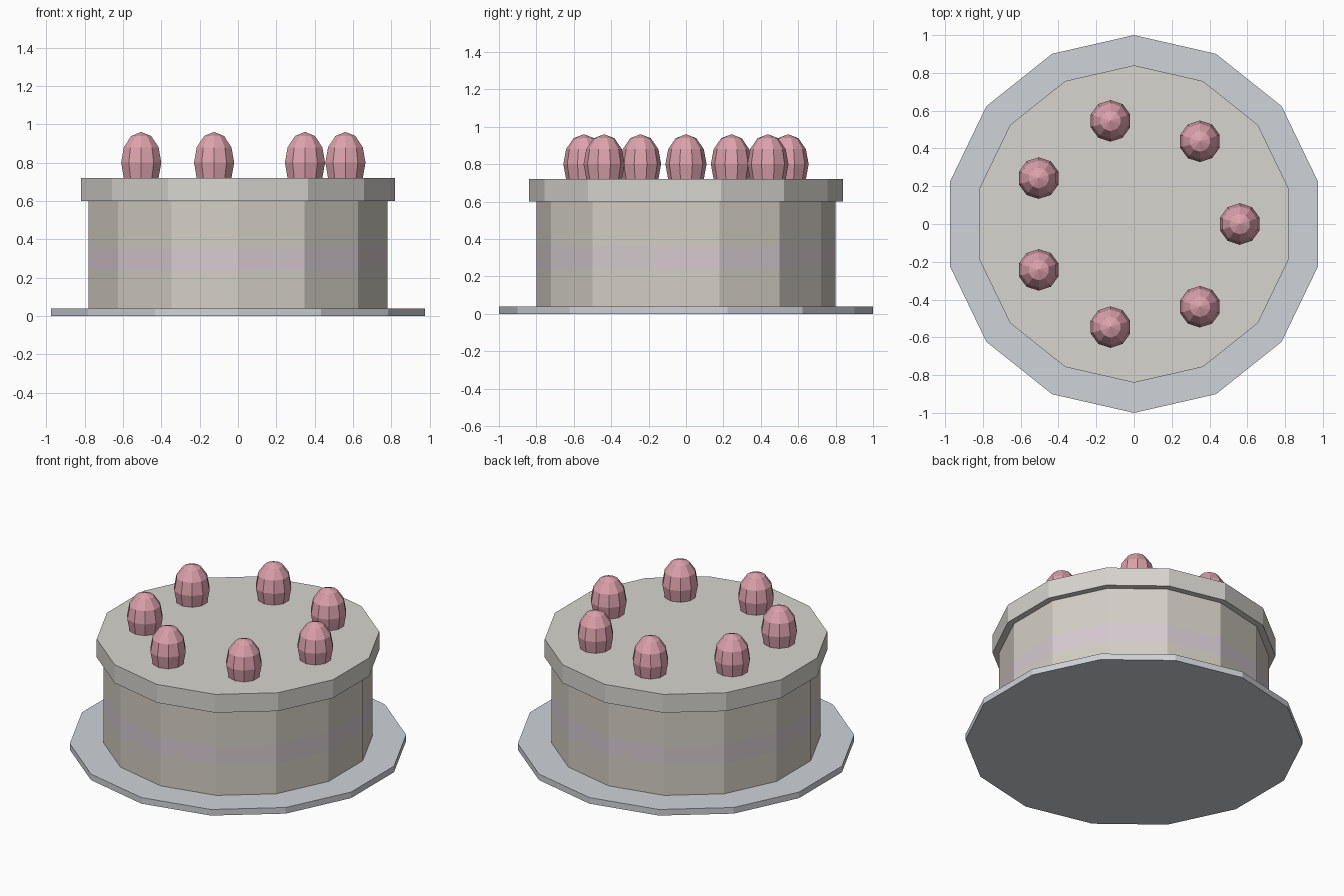
import bpy, bmesh
from math import sin, cos, pi

if "Cube" in bpy.data.objects:
    bpy.data.objects.remove(bpy.data.objects["Cube"])


def material(name, rgb):
    m = bpy.data.materials.new(name)
    m.diffuse_color = (*rgb, 1)
    m.use_nodes = True
    m.node_tree.nodes["Principled BSDF"].inputs["Base Color"].default_value = m.diffuse_color
    return m


def finish(bm, name, mats):
    me = bpy.data.meshes.new(name)
    bmesh.ops.recalc_face_normals(bm, faces=bm.faces)
    bm.to_mesh(me)
    bm.free()
    for m in mats:
        me.materials.append(m)
    ob = bpy.data.objects.new(name, me)
    bpy.context.collection.objects.link(ob)
    return ob


def drum(name, radius, heights, mats, sides=14):
    """Flat-sided drum; each height adds a ring, each band takes the next material."""
    bm = bmesh.new()
    rings = [[bm.verts.new((radius * sin(2 * pi * i / sides),
                            radius * cos(2 * pi * i / sides), z))
              for i in range(sides)] for z in heights]
    for k, (a, b) in enumerate(zip(rings, rings[1:])):
        for i in range(sides):
            j = (i + 1) % sides
            f = bm.faces.new((a[i], a[j], b[j], b[i]))
            f.material_index = k % len(mats)
    bm.faces.new(rings[0])
    bm.faces.new(rings[-1])
    return finish(bm, name, mats)


plate_mat = material("plate", (0.62, 0.65, 0.69))
sponge_mat = material("sponge", (0.66, 0.62, 0.55))
filling_mat = material("filling", (0.67, 0.59, 0.63))
icing_mat = material("icing", (0.68, 0.66, 0.62))
berry_mat = material("berry", (0.72, 0.36, 0.41))

# Plate, layered sponge and overhanging icing
drum("plate", 1.0, [0, 0.04], [plate_mat])
drum("sponge", 0.80, [0.02, 0.24, 0.36, 0.61], [sponge_mat, filling_mat])
drum("icing", 0.84, [0.60, 0.72], [icing_mat])

# Ring of seven egg-shaped berries sunk into the icing
bm = bmesh.new()
bmesh.ops.create_uvsphere(bm, u_segments=10, v_segments=6, radius=1)
bmesh.ops.scale(bm, vec=(0.11, 0.11, 0.16), verts=bm.verts)
first = finish(bm, "berry_1", [berry_mat])
for i in range(7):
    berry = first if i == 0 else bpy.data.objects.new(f"berry_{i + 1}", first.data)
    if i:
        bpy.context.collection.objects.link(berry)
    a = 2 * pi * i / 7
    berry.location = (0.56 * cos(a), 0.56 * sin(a), 0.80)
